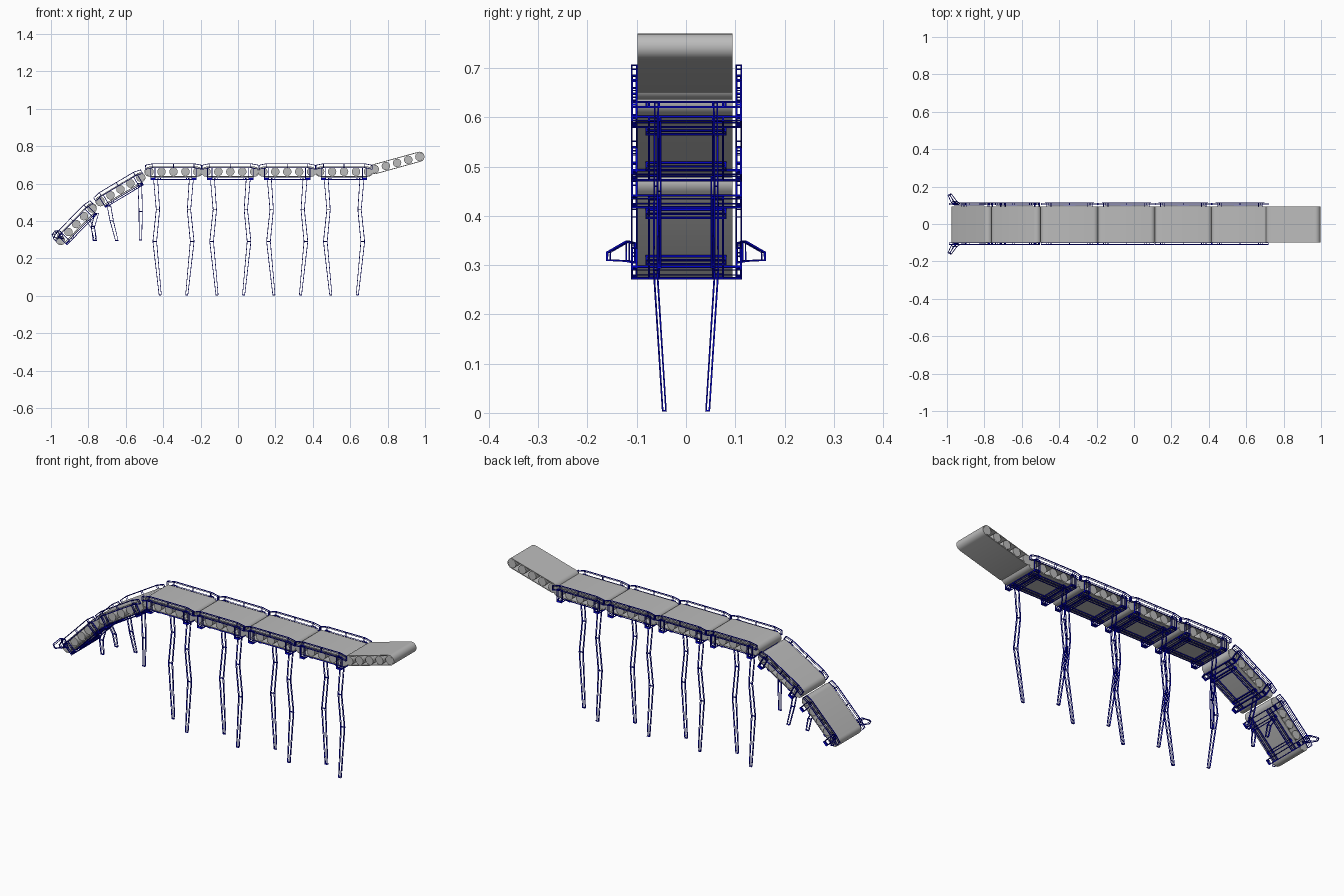
import bpy, bmesh, math
from mathutils import Vector

if "Cube" in bpy.data.objects:
    bpy.data.objects.remove(bpy.data.objects["Cube"])


def material(name, rgb):
    m = bpy.data.materials.new(name)
    m.diffuse_color = (*rgb, 1)
    m.use_nodes = True
    m.node_tree.nodes["Principled BSDF"].inputs["Base Color"].default_value = m.diffuse_color
    return m


GREY = material("belt grey", (0.5, 0.5, 0.5))
BLUE = material("frame blue", (0.0, 0.0, 0.55))
R = 0.027             # outer belt radius
Y0, HW = -0.002, 0.096  # belt centre and half width


def finish(name, bm, mat, wire=0, smooth=False):
    bmesh.ops.recalc_face_normals(bm, faces=bm.faces)
    me = bpy.data.meshes.new(name)
    bm.to_mesh(me)
    bm.free()
    me.materials.append(mat)
    ob = bpy.data.objects.new(name, me)
    bpy.context.collection.objects.link(ob)
    if wire:
        mod = ob.modifiers.new("open struts", 'WIREFRAME')
        mod.thickness = wire
        mod.offset = 0
        mod.use_even_offset = False
    if smooth:
        bpy.ops.object.select_all(action='DESELECT')
        bpy.context.view_layer.objects.active = ob
        ob.select_set(True)
        bpy.ops.object.shade_smooth_by_angle(angle=math.radians(40))
    return ob


def beam(bm, pts, sides, ups):
    """Chain of box sections through pts; sides/ups are half-size vectors."""
    rings = []
    for i, p in enumerate(pts):
        s = Vector(sides[i] if isinstance(sides, list) else sides)
        u = Vector(ups[i] if isinstance(ups, list) else ups)
        p = Vector(p)
        rings.append([bm.verts.new(p + a * s + b * u)
                      for a, b in ((-1, -1), (1, -1), (1, 1), (-1, 1))])
    for a, b in zip(rings, rings[1:]):
        for k in range(4):
            bm.faces.new((a[k], a[k - 1], b[k - 1], b[k]))
    bm.faces.new(rings[0])
    bm.faces.new(rings[-1][::-1])


class Section:
    """Local frame of a conveyor section: u along, w up from the belt."""

    def __init__(self, a, b):
        self.a, self.b = Vector((a[0], 0, a[1])), Vector((b[0], 0, b[1]))
        self.mid = (self.a + self.b) / 2
        self.d = (self.b - self.a).normalized()
        self.n = Vector((-self.d.z, 0, self.d.x))
        self.half = (self.b - self.a).length / 2

    def at(self, u, y, w):
        return self.mid + self.d * u + self.n * w + Vector((0, y, 0))


def belt(sec, name):
    # hollow stadium loop
    bm = bmesh.new()

    def loop(r, y):
        out = []
        for sgn in (1, -1):
            for k in range(13):
                t = -math.pi / 2 + math.pi * k / 12
                out.append(bm.verts.new(sec.at(
                    sgn * (sec.half + r * math.cos(t)), y, sgn * r * math.sin(t))))
        return out
    L = [loop(R, Y0 - HW), loop(R, Y0 + HW), loop(R - 0.004, Y0 + HW), loop(R - 0.004, Y0 - HW)]
    n = len(L[0])
    for j in range(4):
        p, q = L[j], L[(j + 1) % 4]
        for k in range(n):
            bm.faces.new((p[k], p[(k + 1) % n], q[(k + 1) % n], q[k]))
    finish(name + "_belt", bm, GREY, smooth=True)
    # rollers inside the loop
    bm = bmesh.new()
    count = round(2 * sec.half / 0.062) + 1
    for i in range(count):
        u = -sec.half + 2 * sec.half * i / (count - 1)
        rings = [[bm.verts.new(sec.at(u + 0.0225 * math.cos(2 * math.pi * k / 24), y,
                                      0.0225 * math.sin(2 * math.pi * k / 24)))
                  for k in range(24)] for y in (Y0 - HW, Y0 + HW)]
        for k in range(24):
            bm.faces.new((rings[0][k], rings[0][k - 1], rings[1][k - 1], rings[1][k]))
        bm.faces.new(rings[0])
        bm.faces.new(rings[1])
    finish(name + "_rollers", bm, GREY, smooth=True)


def frame(sec, name):
    h = sec.half + 0.022
    Y, n, d = Vector((0, 1, 0)), sec.n, sec.d
    # side guard rails with dropped ends
    bm = bmesh.new()
    for y in (-0.105, 0.107):
        beam(bm, [sec.at(-h, y, 0.024), sec.at(-h + 0.04, y, 0.032), sec.at(0, y, 0.032),
                  sec.at(h - 0.04, y, 0.032), sec.at(h, y, 0.024)], Y * 0.005, n * 0.011)
    finish(name + "_side_rails", bm, BLUE, wire=0.005)
    # support tray: wide cross beams, uprights, inner rectangle
    bm = bmesh.new()
    for u in (-h + 0.04, h - 0.04):
        beam(bm, [sec.at(u, -0.11, -0.037), sec.at(u, 0.112, -0.037)], d * 0.012, n * 0.005)
        for y in (-0.105, 0.107):
            beam(bm, [sec.at(u, y, -0.037), sec.at(u, y, 0.022)], d * 0.012, Y * 0.005)
    for u in (-h + 0.075, h - 0.075):
        beam(bm, [sec.at(u, -0.08, -0.037), sec.at(u, 0.08, -0.037)], d * 0.006, n * 0.005)
    for y in (-0.065, 0.065):
        beam(bm, [sec.at(-h + 0.03, y, -0.037), sec.at(h - 0.03, y, -0.037)],
             Y * 0.01, n * 0.005)
    finish(name + "_support_tray", bm, BLUE, wire=0.006)


def leg(name, pts, widths):
    bm = bmesh.new()
    beam(bm, pts, [(w, 0, 0) for w in widths], (0, 0.0035, 0))
    finish(name, bm, BLUE, wire=0.005)


# conveyor sections
Z = 0.663
ramps = [Section((-0.948, 0.298), (-0.782, 0.468)), Section((-0.735, 0.505), (-0.522, 0.632))]
flats = [Section((-0.473 + 0.304 * i, Z), (-0.217 + 0.304 * i, Z)) for i in range(4)]
for i, s in enumerate(ramps):
    belt(s, f"ramp_{i + 1}")
    frame(s, f"ramp_{i + 1}")
for i, s in enumerate(flats):
    belt(s, f"flat_{i + 1}")
    frame(s, f"flat_{i + 1}")
    # one rear and one front leg under each flat section
    for side, y, tag in ((-1, 1, "rear"), (1, -1, "front")):
        cx = s.mid.x
        leg(f"{tag}_leg_{i + 1}",
            [(cx + side * 0.096, y * 0.060, 0.63), (cx + side * 0.083, y * 0.061, 0.46),
             (cx + side * 0.100, y * 0.062, 0.29), (cx + side * 0.071, y * 0.044, 0.004)],
            [0.011, 0.009, 0.010, 0.006])
belt(Section((0.731, 0.677), (0.97, 0.743)), "outfeed")

# short folded legs under the ramp
short = [[(-0.80, 0.40), (-0.775, 0.36), (-0.762, 0.295)],
         [(-0.755, 0.44), (-0.775, 0.37), (-0.768, 0.295)],
         [(-0.69, 0.48), (-0.675, 0.40), (-0.648, 0.295)],
         [(-0.525, 0.60), (-0.52, 0.45), (-0.522, 0.298)]]
for i, p in enumerate(short):
    y = 0.055 if i % 2 == 0 else -0.055
    leg(f"ramp_leg_{i + 1}", [(x, y, z) for x, z in p], [0.010, 0.009, 0.007])

# flared guides at the infeed end
bm = bmesh.new()
for s in (-1, 1):
    beam(bm, [(-0.945, s * 0.107, 0.325), (-0.962, s * 0.118, 0.328), (-0.985, s * 0.157, 0.318)],
         (0.005, s * 0.003, 0), [(-0.010, 0, 0.020), (-0.010, 0, 0.020), (-0.004, 0, 0.008)])
finish("infeed_guides", bm, BLUE, wire=0.005)
